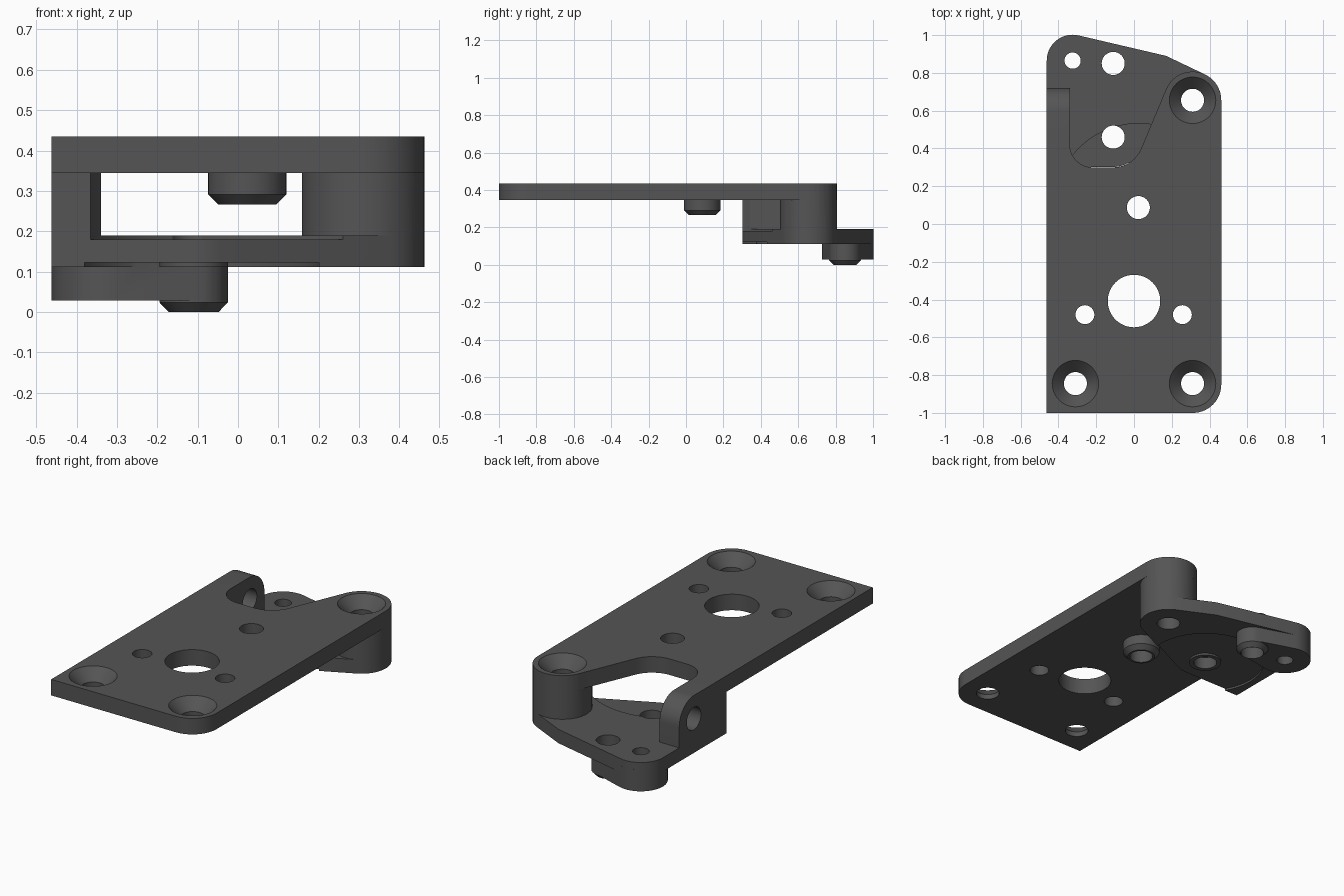
import bpy, bmesh, math
from mathutils import Matrix

if "Cube" in bpy.data.objects:
    bpy.data.objects.remove(bpy.data.objects["Cube"])

SEG = 48


def arc(cx, cy, r, a0, a1, n=14):
    """Points on an arc, angles in degrees."""
    return [(cx + r * math.cos(math.radians(a0 + (a1 - a0) * i / n)),
             cy + r * math.sin(math.radians(a0 + (a1 - a0) * i / n))) for i in range(n + 1)]


def finish(name, bm):
    bmesh.ops.remove_doubles(bm, verts=bm.verts, dist=1e-5)
    bmesh.ops.recalc_face_normals(bm, faces=bm.faces)
    me = bpy.data.meshes.new(name)
    bm.to_mesh(me)
    bm.free()
    ob = bpy.data.objects.new(name, me)
    bpy.context.collection.objects.link(ob)
    return ob


def prism(name, outline, z0, z1, matrix=Matrix()):
    """Extrude a flat outline from z0 to z1."""
    bm = bmesh.new()
    face = bm.faces.new([bm.verts.new((x, y, z0)) for x, y in outline])
    ext = bmesh.ops.extrude_face_region(bm, geom=[face])
    top = [v for v in ext["geom"] if isinstance(v, bmesh.types.BMVert)]
    bmesh.ops.translate(bm, verts=top, vec=(0, 0, z1 - z0))
    bm.transform(matrix)
    return finish(name, bm)


def lathe(name, cx, cy, profile):
    """Solid of revolution about a vertical axis from (radius, z) pairs."""
    bm = bmesh.new()
    rings = []
    for r, z in profile:
        rings.append([bm.verts.new((cx + r * math.cos(2 * math.pi * i / SEG),
                                    cy + r * math.sin(2 * math.pi * i / SEG), z))
                      for i in range(SEG)])
    for a, b in zip(rings, rings[1:]):
        for i in range(SEG):
            j = (i + 1) % SEG
            bm.faces.new((a[i], a[j], b[j], b[i]))
    bm.faces.new(rings[0])
    bm.faces.new(rings[-1])
    return finish(name, bm)


def combine(body, other, operation):
    """Apply a boolean and discard the tool object."""
    mod = body.modifiers.new("bool", 'BOOLEAN')
    mod.operation = operation
    mod.solver = 'EXACT'
    mod.object = other
    bpy.context.view_layer.update()
    dg = bpy.context.evaluated_depsgraph_get()
    new = bpy.data.meshes.new_from_object(body.evaluated_get(dg))
    body.modifiers.clear()
    body.data = new
    bpy.data.objects.remove(other)


# Key heights and hole centres
TOP, UNDER, SHELF, BASE = 0.435, 0.345, 0.19, 0.112
POST = (0.31, 0.655)
PIVOT = (-0.11, 0.46)
AXLE = (0.023, 0.087)
FOOT = (-0.11, 0.85)
EAR = (-0.325, 0.865)

# Top plate with the sweeping opening at the back
bracket = prism("bracket",
                [(-0.462, -1)] + arc(0.312, -0.85, 0.15, -90, 0)
                + arc(*POST, 0.152, 0, 156)
                + arc(*PIVOT, 0.16, -24, -90)
                + arc(-0.22, 0.42, 0.12, -90, -180)
                + [(-0.34, 0.59), (-0.462, 0.59)], UNDER, TOP)

# Side wall with a rounded back corner, drawn in the yz plane
yz_to_x = Matrix(((0, 0, 1, 0), (1, 0, 0, 0), (0, 1, 0, 0), (0, 0, 0, 1)))
wall = prism("side_wall", [(0.302, BASE), (0.72, BASE)] + arc(0.59, 0.305, 0.13, 0, 90)
             + [(0.302, TOP)], -0.462, -0.34, yz_to_x)
combine(bracket, wall, 'UNION')

# Lower shelf and the round post
shelf = prism("shelf", [(-0.462, 0.302)] + arc(*PIVOT, 0.158, -90, -65)
              + arc(*POST, 0.152, -65, 65) + [(0.17, 0.89)]
              + arc(*EAR, 0.137, 76, 180), BASE, SHELF)
combine(bracket, shelf, 'UNION')
combine(bracket, lathe("post", *POST, [(0.152, BASE), (0.152, TOP)]), 'UNION')

# Clearance sweep above the shelf and shallow round recess below it
combine(bracket, lathe("sweep", *AXLE, [(0.445, 0.18), (0.445, UNDER)]), 'DIFFERENCE')
combine(bracket, lathe("recess", *PIVOT, [(0.313, 0.05), (0.313, 0.123)]), 'DIFFERENCE')

# Foot pad below the shelf, and the chamfered bosses
pad = prism("foot_pad", arc(*EAR, 0.137, 72.6, 279.4, 28) + arc(*FOOT, 0.085, -80.6, 72.6),
            0.028, 0.15)
combine(bracket, pad, 'UNION')
for name, centre, profile in (
        ("foot_boss", FOOT, [(0.062, 0), (0.085, 0.024), (0.085, 0.14)]),
        ("pivot_boss", PIVOT, [(0.085, BASE), (0.085, 0.15)]),
        ("axle_boss", AXLE, [(0.072, 0.266), (0.097, 0.291), (0.097, 0.39)])):
    combine(bracket, lathe(name, *centre, profile), 'UNION')

# Plain through holes
for x, y, r in ((0, -0.408, 0.139), (-0.26, -0.48, 0.05), (0.256, -0.48, 0.05),
                (*AXLE, 0.061), (*FOOT, 0.061), (*EAR, 0.043)):
    combine(bracket, lathe("hole", x, y, [(r, -0.1), (r, 0.6)]), 'DIFFERENCE')
combine(bracket, lathe("hole", *PIVOT, [(0.061, -0.1), (0.061, 0.3)]), 'DIFFERENCE')

# Countersunk screw holes
for x, y in ((-0.31, -0.845), (0.31, -0.845), POST):
    combine(bracket, lathe("countersink", x, y, [(0.061, -0.1), (0.061, 0.373),
                                                 (0.123, TOP), (0.123, 0.6)]), 'DIFFERENCE')

# Cross hole through the side wall
cross = prism("cross_hole", arc(0.59, 0.305, 0.063, 0, 352.5, 47), -0.6, -0.25, yz_to_x)
combine(bracket, cross, 'DIFFERENCE')

# One dark grey finish, smooth curves with sharp edges
mat = bpy.data.materials.new("dark_grey")
mat.diffuse_color = (0.09, 0.09, 0.09, 1)
mat.use_nodes = True
mat.node_tree.nodes["Principled BSDF"].inputs["Base Color"].default_value = mat.diffuse_color
me = bracket.data
me.materials.clear()
me.materials.append(mat)
for p in me.polygons:
    p.use_smooth = True
    p.material_index = 0
me.set_sharp_from_angle(angle=math.radians(30))
